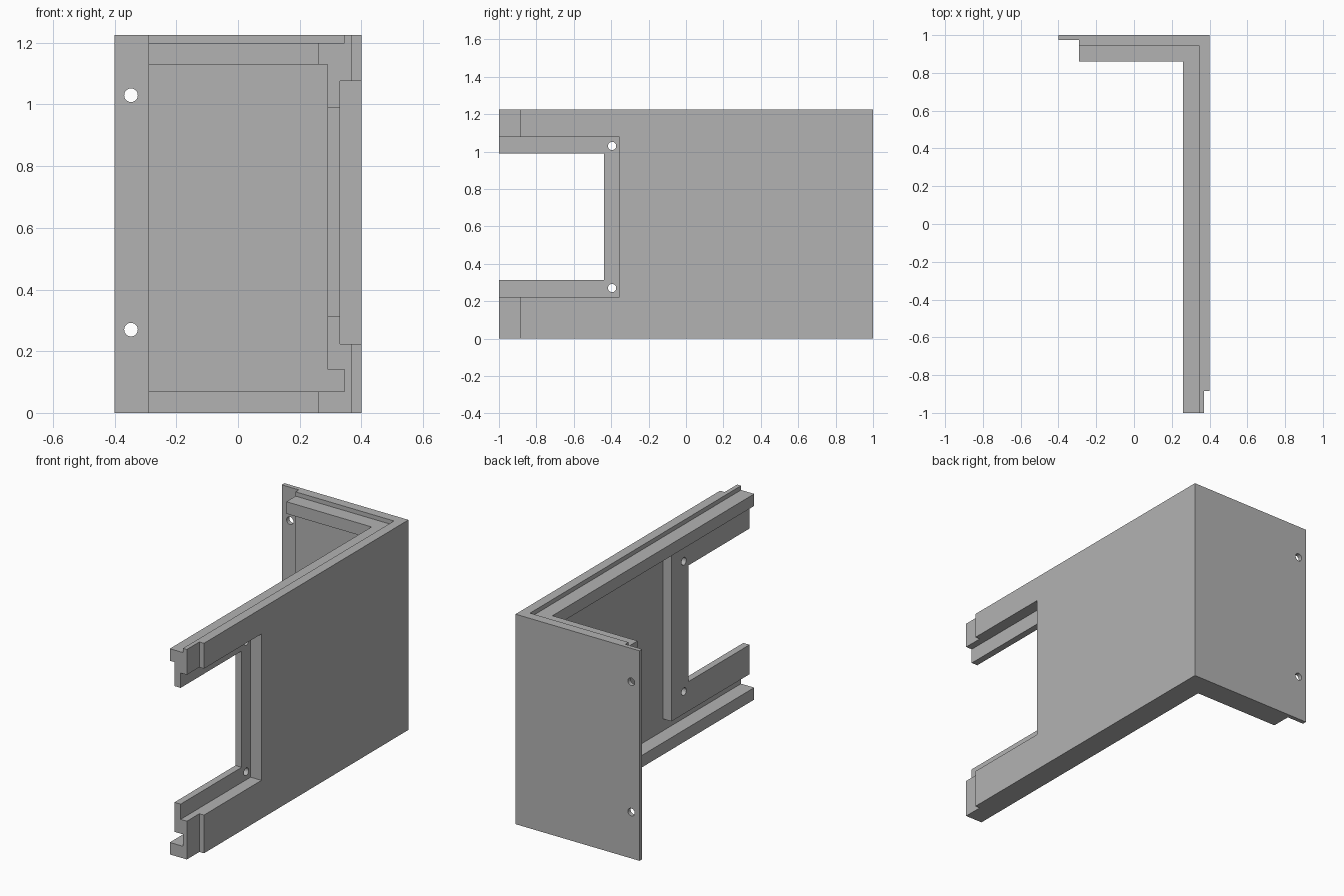
import bpy, bmesh
from math import pi
from mathutils import Matrix, Vector

old = bpy.data.objects.get("Cube")
if old:
    bpy.data.objects.remove(old, do_unlink=True)

HEIGHT = 1.225

grey = bpy.data.materials.new("plain grey")
grey.use_nodes = True
grey.diffuse_color = (0.45, 0.45, 0.45, 1)
grey.node_tree.nodes["Principled BSDF"].inputs["Base Color"].default_value = grey.diffuse_color


def make_object(name, bm):
    bmesh.ops.recalc_face_normals(bm, faces=bm.faces)
    mesh = bpy.data.meshes.new(name)
    bm.to_mesh(mesh)
    bm.free()
    mesh.materials.append(grey)
    obj = bpy.data.objects.new(name, mesh)
    bpy.context.collection.objects.link(obj)
    return obj


def box(name, x, y, z):
    bm = bmesh.new()
    low, high = Vector((x[0], y[0], z[0])), Vector((x[1], y[1], z[1]))
    size = Matrix.Diagonal(high - low).to_4x4()
    bmesh.ops.create_cube(bm, size=1, matrix=Matrix.Translation((low + high) / 2) @ size)
    return make_object(name, bm)


def pin(name, centre, axis):
    bm = bmesh.new()
    turn = Matrix.Rotation(pi / 2, 4, axis)
    bmesh.ops.create_cone(bm, cap_ends=True, segments=32, radius1=0.022, radius2=0.022,
                          depth=0.3, matrix=Matrix.Translation(centre) @ turn)
    return make_object(name, bm)


# Corner panel: L-shaped footprint with a thin flange at the far end
outline = [(-0.4, 1), (-0.4, 0.975), (-0.29, 0.975), (-0.29, 0.86),
           (0.26, 0.86), (0.26, -1), (0.4, -1), (0.4, 1)]
bm = bmesh.new()
base = bm.faces.new([bm.verts.new((x, y, 0)) for x, y in outline])
grown = bmesh.ops.extrude_face_region(bm, geom=[base])["geom"]
bmesh.ops.translate(bm, verts=[v for v in grown if isinstance(v, bmesh.types.BMVert)],
                    vec=(0, 0, HEIGHT))
panel = make_object("corner_panel", bm)

inner, front = -0.6, -1.1
cutters = [
    # Step along the top and the hollow between the rails
    box("top_step_cutter", (inner, 0.345), (front, 0.945), (1.2, 1.4)),
    box("hollow_cutter", (inner, 0.345), (-0.28, 0.945), (0.07, 1.13)),
    # Groove under the mounting frame and space inside it
    box("groove_cutter", (inner, 0.345), (front, 0), (0.07, 0.14)),
    box("frame_face_cutter", (inner, 0.29), (front, 0), (0.07, 1.13)),
    # Outer rebate, recess and opening at the front end
    box("rebate_cutter", (0.37, 0.6), (front, -0.885), (-0.2, 1.4)),
    box("recess_cutter", (0.33, 0.6), (front, -0.355), (0.223, 1.077)),
    box("opening_cutter", (0.1, 0.6), (front, -0.438), (0.312, 0.99)),
]
# Screw holes in the frame and the flange
for z in (0.27, 1.03):
    cutters.append(pin("frame_hole_cutter", (0.31, -0.395, z), 'Y'))
    cutters.append(pin("flange_hole_cutter", (-0.347, 0.99, z), 'X'))

bpy.context.view_layer.objects.active = panel
for cutter in cutters:
    cutter.hide_render = True
    cut = panel.modifiers.new(cutter.name, 'BOOLEAN')
    cut.operation = 'DIFFERENCE'
    cut.solver = 'EXACT'
    cut.object = cutter
    bpy.ops.object.modifier_apply(modifier=cut.name)
for cutter in cutters:
    bpy.data.objects.remove(cutter, do_unlink=True)
